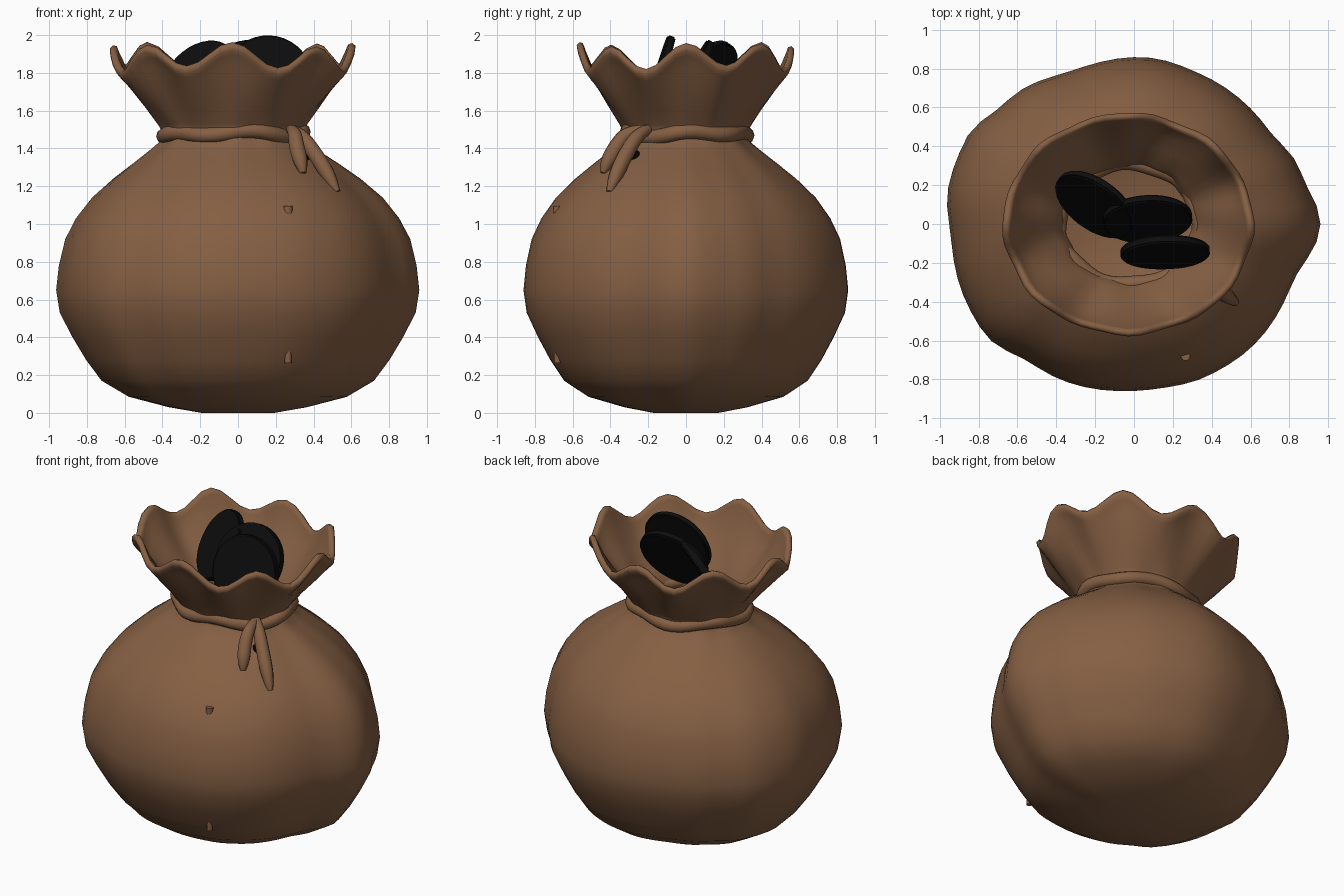
import bpy, bmesh
from math import sin, cos, pi, radians, degrees
from mathutils import Vector

cube = bpy.data.objects.get("Cube")
if cube:
    bpy.data.objects.remove(cube, do_unlink=True)


def material(name, color):
    mat = bpy.data.materials.new(name)
    mat.use_nodes = True
    mat.diffuse_color = (*color, 1)
    node = mat.node_tree.nodes["Principled BSDF"]
    node.inputs["Base Color"].default_value = (*color, 1)
    node.inputs["Roughness"].default_value = 0.9
    return mat


BROWN = material("brown cloth", (0.235, 0.115, 0.056))
BLACK = material("black", (0.004, 0.004, 0.004))


def finish(ob, mat, angle=50):
    ob.data.materials.append(mat)
    bpy.ops.object.select_all(action="DESELECT")
    ob.select_set(True)
    bpy.context.view_layer.objects.active = ob
    if ob.type == "CURVE":
        bpy.ops.object.convert(target="MESH")
    bpy.ops.object.shade_smooth_by_angle(angle=radians(angle))
    return bpy.context.object


def mesh_object(name, bm):
    bmesh.ops.recalc_face_normals(bm, faces=bm.faces[:])
    me = bpy.data.meshes.new(name)
    bm.to_mesh(me)
    bm.free()
    ob = bpy.data.objects.new(name, me)
    bpy.context.collection.objects.link(ob)
    return ob


# Lumpy plan outline of the sack: (angle in degrees, radius)
OUTLINE = [(0, .96), (17, .9), (36, .845), (66, .845), (85, .86), (109, .85),
           (136, .91), (153, .97), (169, .975), (185, .945), (204, .953),
           (216, .955), (235, .89), (278, .857), (296, .87), (315, .877),
           (339, .87), (360, .96)]


def body_radius(a):
    d = degrees(a) % 360
    for (a0, r0), (a1, r1) in zip(OUTLINE, OUTLINE[1:]):
        if d <= a1:
            t = (d - a0) / (a1 - a0)
            return r0 + (r1 - r0) * (1 - cos(pi * t)) / 2
    return OUTLINE[0][1]


# Sack profile: (height, scale, blend to neck oval, rim wave)
PROFILE = [
    (.0, .2, 0, 0), (.03, .38, 0, 0), (.085, .6, 0, 0), (.17, .75, 0, 0),
    (.28, .835, 0, 0), (.4, .91, 0, 0), (.53, .98, 0, 0), (.65, 1, 0, 0),
    (.78, .985, 0, 0), (.92, .95, 0, 0), (1.03, .89, .05, 0),
    (1.14, .8, .1, 0), (1.24, .68, .25, 0), (1.32, .565, .5, 0),
    (1.39, .46, .8, 0), (1.44, .39, 1, 0), (1.48, .375, 1, 0),
    # flared collar and rolled hem
    (1.53, .41, 1, .05), (1.61, .475, 1, .2), (1.7, .55, 1, .5),
    (1.78, .61, 1, .8), (1.825, .645, 1, 1), (1.85, .668, 1, 1),
    (1.875, .672, 1, 1), (1.89, .655, 1, 1), (1.885, .635, 1, 1),
    (1.86, .625, 1, 1),
    # lining
    (1.77, .575, 1, .8), (1.67, .49, 1, .4), (1.56, .39, 1, .1),
    (1.48, .335, 1, 0), (1.42, .34, 1, 0), (1.3, .5, .5, 0),
    (.9, .88, 0, 0), (.5, .9, 0, 0), (.25, .7, 0, 0), (.06, .3, 0, 0)]
SIDES = 64


def sack_point(a, z, scale, blend, wave):
    pleat = blend * (.012 * cos(8 * a) + .012 * cos(13 * a + 1)) * (1 - .4 * wave)
    s = scale * (1 + pleat)
    r = body_radius(a) * (1 - blend)
    x = cos(a) * (r + .96 * blend) * s - .03 * blend
    y = sin(a) * (r + .85 * blend) * s
    rise = .062 * cos(8 * (a + pi / 2)) + .012 * sin(3 * a + .5)
    return Vector((x, y, z + wave * rise))


bm = bmesh.new()
rings = [[bm.verts.new(sack_point(2 * pi * i / SIDES, *row)) for i in range(SIDES)]
         for row in PROFILE]
for low, high in zip(rings, rings[1:]):
    for i in range(SIDES):
        j = (i + 1) % SIDES
        bm.faces.new((low[i], low[j], high[j], high[i]))
bm.faces.new(rings[0][::-1])
bm.faces.new(rings[-1])
finish(mesh_object("sack", bm), BROWN, 80)


def cord(name, points, radius, cyclic=False, taper=None):
    cu = bpy.data.curves.new(name, "CURVE")
    cu.dimensions = "3D"
    cu.bevel_depth = radius
    cu.bevel_resolution = 3
    cu.use_fill_caps = True
    sp = cu.splines.new("POLY" if cyclic else "NURBS")
    sp.points.add(len(points) - 1)
    for i, (p, co) in enumerate(zip(sp.points, points)):
        p.co = (*co, 1)
        if taper:
            p.radius = taper[i]
    sp.use_cyclic_u = cyclic
    if not cyclic:
        sp.use_endpoint_u = True
        sp.order_u = 3
        sp.resolution_u = 6
    ob = bpy.data.objects.new(name, cu)
    bpy.context.collection.objects.link(ob)
    return finish(ob, BROWN, 60)


# Cord around the neck
loop = []
for i in range(48):
    a = 2 * pi * i / 48
    k = 1 + .02 * cos(7 * a + 1)
    loop.append((.365 * k * cos(a) - .027, .315 * k * sin(a),
                 1.478 + .012 * cos(5 * a) + .008 * sin(3 * a)))
cord("neck_cord", loop, .042, cyclic=True)

# Two hanging cord ends
TAPER = [.7, 1, 1.15, 1.1, .45]
cord("cord_end_front", [(.28, -.22, 1.5), (.3, -.31, 1.49), (.31, -.37, 1.41),
                        (.335, -.42, 1.32), (.345, -.44, 1.27)], .037, taper=TAPER)
cord("cord_end_side", [(.28, -.2, 1.5), (.33, -.25, 1.48), (.41, -.32, 1.37),
                       (.49, -.38, 1.24), (.525, -.405, 1.17)], .037, taper=TAPER)


def cylinder(name, center, axis, r_low, r_high, depth, sides, mat, bevel=0):
    bm = bmesh.new()
    bmesh.ops.create_cone(bm, cap_ends=True, segments=sides, radius1=r_low,
                          radius2=r_high, depth=depth)
    if bevel:
        rim = [e for e in bm.edges if abs(e.verts[0].co.z - e.verts[1].co.z) < .001]
        bmesh.ops.bevel(bm, geom=rim, offset=bevel, segments=2, affect="EDGES")
    rot = Vector((0, 0, 1)).rotation_difference(Vector(axis))
    for v in bm.verts:
        v.co = rot @ v.co + Vector(center)
    return finish(mesh_object(name, bm), mat, 40)


# Dark knot under the cord ends
cylinder("knot", (.355, -.285, 1.37), (.5, -.5, .5), .035, .035, .06, 10, BLACK, .01)

# Slim peg hidden in the front of the sack, with its ends just showing
cylinder("peg", (.265, -.68, .68), (0, 0, 1), .018, .024, .83, 12, BROWN)

# Dark discs leaning inside the mouth
for name, center, axis in (
        ("disc_back", (-.2, .1, 1.765), (-.5, -.7, .5)),
        ("disc_middle", (.07, .025, 1.765), (.05, -.88, .47)),
        ("disc_front", (.16, -.145, 1.775), (.03, -.95, .3))):
    cylinder(name, center, axis, .23, .23, .045, 36, BLACK, .008)
